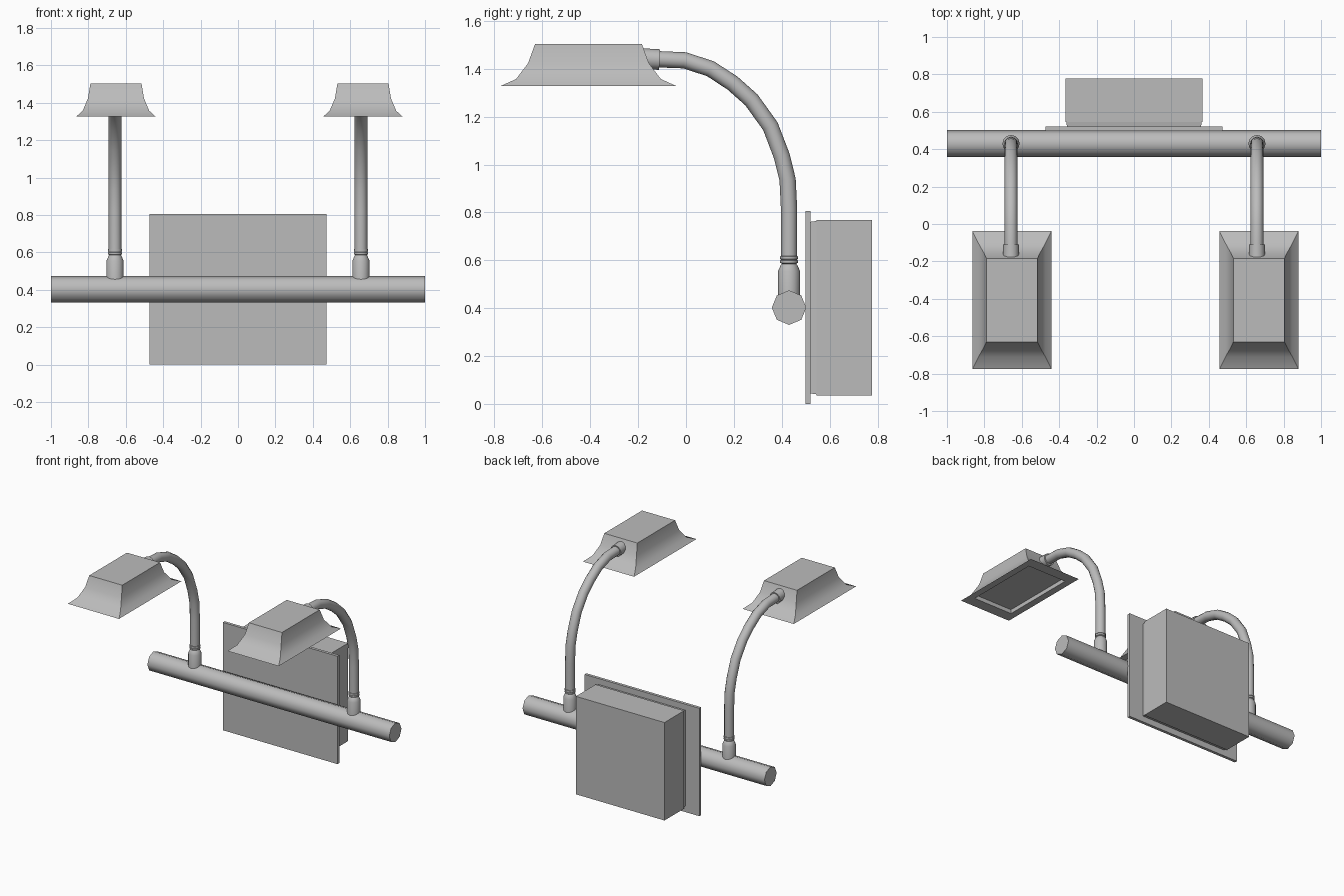
import bpy, bmesh, math
from mathutils import Vector

cube = bpy.data.objects.get("Cube")
if cube:
    bpy.data.objects.remove(cube, do_unlink=True)

GREY = (0.5, 0.5, 0.5, 1.0)
metal = bpy.data.materials.new("grey metal")
metal.use_nodes = True
metal.diffuse_color = GREY
metal.node_tree.nodes["Principled BSDF"].inputs["Base Color"].default_value = GREY


def loft(name, rings, angle=40):
    """Skin closed rings of points and cap both ends."""
    bm = bmesh.new()
    loops = [[bm.verts.new(p) for p in ring] for ring in rings]
    n = len(loops[0])
    for a, b in zip(loops, loops[1:]):
        for i in range(n):
            j = (i + 1) % n
            bm.faces.new((a[i], a[j], b[j], b[i]))
    bm.faces.new(loops[0])
    bm.faces.new(loops[-1])
    bmesh.ops.recalc_face_normals(bm, faces=bm.faces)
    mesh = bpy.data.meshes.new(name)
    bm.to_mesh(mesh)
    bm.free()
    mesh.materials.append(metal)
    obj = bpy.data.objects.new(name, mesh)
    bpy.context.collection.objects.link(obj)
    bpy.ops.object.select_all(action="DESELECT")
    obj.select_set(True)
    bpy.context.view_layer.objects.active = obj
    bpy.ops.object.shade_smooth_by_angle(angle=math.radians(angle))
    return obj


def sweep(name, path, radii, sides=12, angle=40):
    """Round section carried along a path, with a radius at each point."""
    pts = [Vector(p) for p in path]
    rings = []
    for i, p in enumerate(pts):
        t = (pts[min(i + 1, len(pts) - 1)] - pts[max(i - 1, 0)]).normalized()
        u = Vector((0, 1, 0)) if abs(t.x) > 0.9 else Vector((1, 0, 0))
        v = t.cross(u)
        turns = [2 * math.pi * k / sides for k in range(sides)]
        rings.append([p + radii[i] * (u * math.cos(a) + v * math.sin(a)) for a in turns])
    return loft(name, rings, angle)


CORNERS = ((-1, -1), (1, -1), (1, 1), (-1, 1))
MID_Z = 0.403
BAR_Y = 0.43


def wall_block(name, sections):
    """Rectangular sections (half width, half height, y) stacked along y."""
    loft(name, [[(sx * w, y, MID_Z + sz * h) for sx, sz in CORNERS]
                for w, h, y in sections], 20)


# Wall mount
wall_block("mount_plate", [(0.474, 0.403, 0.498), (0.474, 0.403, 0.52)])
wall_block("mount_neck", [(0.358, 0.358, 0.519), (0.362, 0.362, 0.546)])
wall_block("mount_box", [(0.366, 0.366, 0.545), (0.366, 0.366, 0.777)])

# Horizontal bar
sweep("cross_bar", [(-1, BAR_Y, MID_Z), (1, BAR_Y, MID_Z)], [0.072] * 2, 8, 50)

# Joint profile: (radius, height)
JOINT = [(0.046, 0.42), (0.046, 0.555), (0.034, 0.582), (0.03, 0.586), (0.037, 0.59),
         (0.037, 0.6), (0.031, 0.603), (0.037, 0.606), (0.037, 0.617), (0.033, 0.619)]
# Arm centre line: (y, z)
ARM = [(0.43, 0.6), (0.43, 0.815), (0.424, 0.937), (0.4, 1.035), (0.352, 1.16),
       (0.273, 1.27), (0.194, 1.34), (0.102, 1.4), (-0.006, 1.435), (-0.13, 1.44)]
# Shade sections from recess floor to top: (half width, half depth, z)
SHADE = [(0.16, 0.285, 1.357), (0.16, 0.285, 1.327), (0.2115, 0.3685, 1.327),
         (0.178, 0.302, 1.357), (0.15, 0.252, 1.423), (0.1365, 0.223, 1.503)]
SHADE_Y = -0.407

# Two lamps
for side, x, shade_x in (("right", -0.6575, -0.6525), ("left", 0.6575, 0.668)):
    sweep(side + "_joint", [(x, BAR_Y, z) for r, z in JOINT], [r for r, z in JOINT])
    sweep(side + "_arm", [(x, y, z) for y, z in ARM], [0.034] * len(ARM))
    sweep(side + "_collar", [(x, -0.11, 1.438), (x, -0.2, 1.443)], [0.043] * 2)
    loft(side + "_shade", [[(shade_x + sx * w, SHADE_Y + sy * d, z) for sx, sy in CORNERS]
                           for w, d, z in SHADE])
